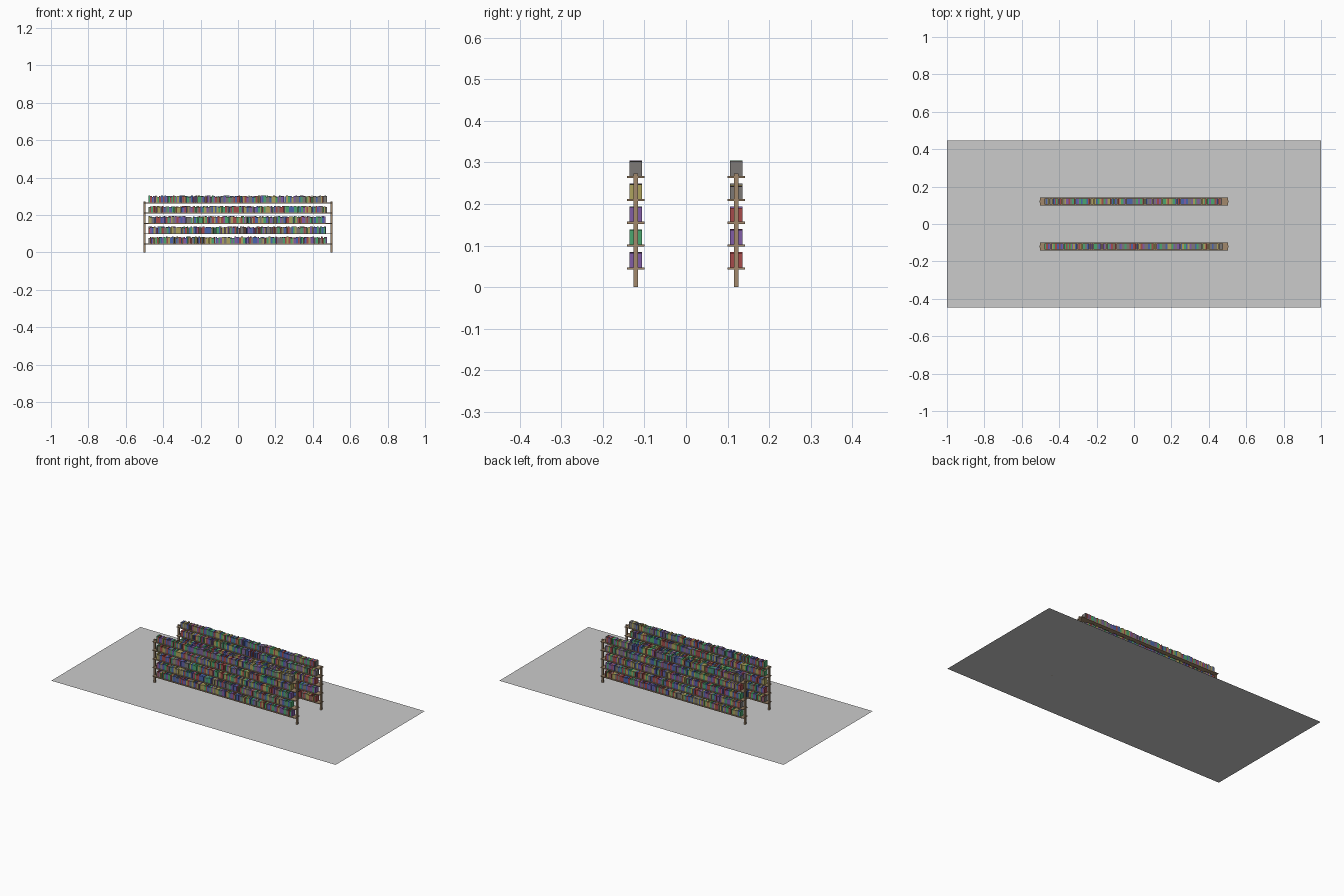
import bpy, bmesh, random
from mathutils import Matrix

if "Cube" in bpy.data.objects:
    bpy.data.objects.remove(bpy.data.objects["Cube"])

random.seed(7)


def material(name, rgb):
    m = bpy.data.materials.new(name)
    m.diffuse_color = (*rgb, 1)
    m.use_nodes = True
    m.node_tree.nodes["Principled BSDF"].inputs["Base Color"].default_value = m.diffuse_color
    return m


wood = material("wood", (0.36, 0.25, 0.15))
covers = [material(n, c) for n, c in (
    ("red_cover", (0.38, 0.07, 0.07)), ("green_cover", (0.07, 0.38, 0.16)),
    ("blue_cover", (0.07, 0.13, 0.42)), ("yellow_cover", (0.42, 0.36, 0.11)),
    ("purple_cover", (0.22, 0.11, 0.38)), ("grey_cover", (0.2, 0.19, 0.18)))]


def add_box(bm, center, size, mat=0):
    mtx = Matrix.Translation(center) @ Matrix.Diagonal((*size, 1))
    verts = bmesh.ops.create_cube(bm, size=1, matrix=mtx)["verts"]
    for f in {f for v in verts for f in v.link_faces}:
        f.material_index = mat


def finish(bm, name, mats):
    me = bpy.data.meshes.new(name)
    bm.to_mesh(me)
    bm.free()
    for m in mats:
        me.materials.append(m)
    ob = bpy.data.objects.new(name, me)
    bpy.context.collection.objects.link(ob)


# Floor sheet
bm = bmesh.new()
bmesh.ops.create_grid(bm, x_segments=1, y_segments=1, size=1,
                      matrix=Matrix.Diagonal((1, 0.447, 1, 1)))
finish(bm, "floor", [])

for side, y in (("front", -0.121), ("back", 0.121)):
    # End posts
    for end, x in (("left", -0.5), ("right", 0.5)):
        bm = bmesh.new()
        add_box(bm, (x, y, 0.1365), (0.011, 0.01, 0.273))
        finish(bm, f"{side}_{end}_post", [wood])

    for row in range(5):
        z = 0.045 + 0.055 * row
        # Shelf board
        bm = bmesh.new()
        add_box(bm, (0, y, z), (1.004, 0.042, 0.005))
        finish(bm, f"{side}_shelf_{row + 1}", [wood])

        # Row of books with random thickness, height and cover
        bm = bmesh.new()
        x = -0.479
        while x < 0.468:
            t = random.uniform(0.006, 0.012)
            h = random.uniform(0.029, 0.037)
            add_box(bm, (x + t / 2, y, z + 0.0025 + h / 2), (t, 0.031, h),
                    random.randrange(len(covers)))
            x += t + 0.0005
        finish(bm, f"{side}_books_{row + 1}", covers)
